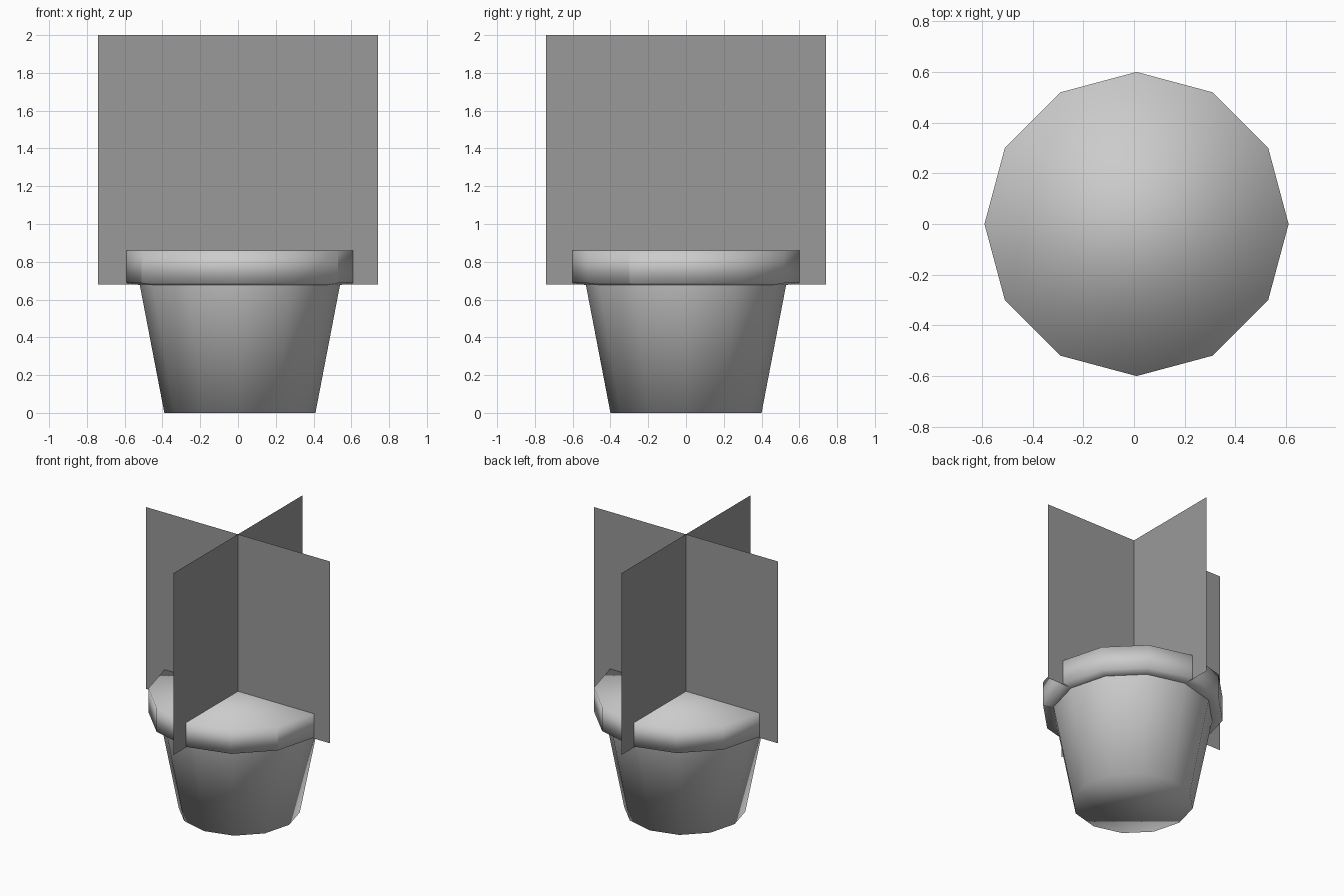
import bpy, bmesh
from math import cos, sin, pi, radians

if "Cube" in bpy.data.objects:
    bpy.data.objects.remove(bpy.data.objects["Cube"], do_unlink=True)

SIDES = 12
POT_X = 0.01


def material(name, grey):
    mat = bpy.data.materials.new(name)
    mat.use_nodes = True
    colour = (grey, grey, grey, 1)
    mat.diffuse_color = colour
    mat.node_tree.nodes["Principled BSDF"].inputs["Base Color"].default_value = colour
    return mat


def add_object(name, bm, mat):
    mesh = bpy.data.meshes.new(name)
    bm.to_mesh(mesh)
    bm.free()
    obj = bpy.data.objects.new(name, mesh)
    bpy.context.collection.objects.link(obj)
    mesh.materials.append(mat)
    return obj


def lathe(name, profile, mat, cap_bottom=False, cap_top=False, hard_corners=()):
    """Twelve-sided turned part; hard_corners lists wall edges kept sharp."""
    bm = bmesh.new()
    rings = [[bm.verts.new((POT_X + r * cos(2 * pi * i / SIDES),
                            r * sin(2 * pi * i / SIDES), z))
              for i in range(SIDES)] for r, z in profile]
    for low, high in zip(rings, rings[1:]):
        for i in range(SIDES):
            j = (i + 1) % SIDES
            bm.faces.new((low[i], low[j], high[j], high[i]))
    if cap_bottom:
        bm.faces.new(rings[0][::-1])
    if cap_top:
        bm.faces.new(rings[-1])
    for face in bm.faces:
        face.smooth = True
    # Sharp folds, plus the chosen upright corners
    for edge in bm.edges:
        if len(edge.link_faces) == 2 and edge.calc_face_angle() > radians(40):
            edge.smooth = False
    for i in hard_corners:
        for low, high in zip(rings, rings[1:]):
            bm.edges.get((low[i], high[i])).smooth = False
    return add_object(name, bm, mat)


def upright_sheet(name, dx, dy, mat):
    bm = bmesh.new()
    corners = ((-1, 0.68), (1, 0.68), (1, 2), (-1, 2))
    bm.faces.new([bm.verts.new((s * dx, s * dy, z)) for s, z in corners])
    return add_object(name, bm, mat)


clay = material("light grey", 0.6)
leaf = material("mid grey", 0.32)

# Tapered pot with a closed base
lathe("pot_body", [(0.4, 0), (0.53, 0.677)], clay, cap_bottom=True)

# Overhanging rim, filled level with soil
lathe("pot_rim", [(0.53, 0.677), (0.6, 0.687), (0.6, 0.86)], clay,
      cap_top=True, hard_corners=(7, 11))

# Two crossed sheets standing in for the plant
upright_sheet("plant_sheet_wide", 0.74, 0, leaf)
upright_sheet("plant_sheet_deep", 0, 0.74, leaf)
